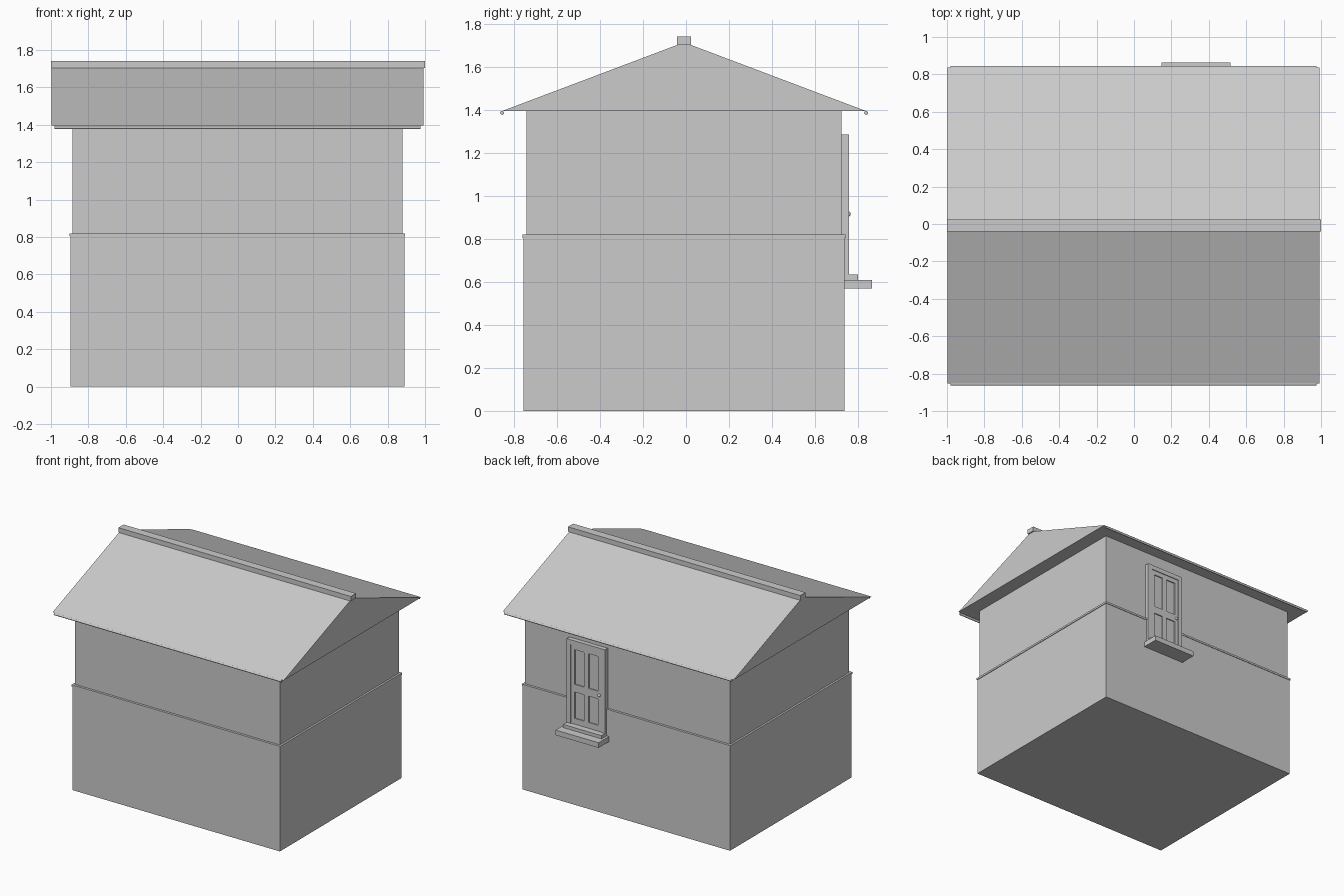
import bpy, bmesh, math
from mathutils import Matrix, Vector

cube = bpy.data.objects.get("Cube")
if cube:
    bpy.data.objects.remove(cube, do_unlink=True)

# Single plain colour
GREY = (0.6, 0.6, 0.6, 1)
grey = bpy.data.materials.new("plain grey")
grey.use_nodes = True
grey.diffuse_color = GREY
grey.node_tree.nodes["Principled BSDF"].inputs["Base Color"].default_value = GREY

CX, CY = -0.003, -0.009   # centre of the house body


def finish(name, bm, smooth=False):
    bmesh.ops.recalc_face_normals(bm, faces=bm.faces)
    mesh = bpy.data.meshes.new(name)
    bm.to_mesh(mesh)
    bm.free()
    mesh.materials.append(grey)
    ob = bpy.data.objects.new(name, mesh)
    bpy.context.collection.objects.link(ob)
    if smooth:
        bpy.ops.object.select_all(action="DESELECT")
        ob.select_set(True)
        bpy.context.view_layer.objects.active = ob
        bpy.ops.object.shade_smooth_by_angle(angle=math.radians(40))
    return ob


def box(name, x, y, z):
    """Box from (low, high) ranges along each axis."""
    lo, hi = Vector((x[0], y[0], z[0])), Vector((x[1], y[1], z[1]))
    bm = bmesh.new()
    bmesh.ops.create_cube(bm, size=1, matrix=Matrix.Translation((lo + hi) / 2)
                          @ Matrix.Diagonal((*(hi - lo), 1)))
    return finish(name, bm)


def around(c, half):
    return (c - half, c + half)


def prism(name, profile, x):
    """Extrude a (y, z) profile along x."""
    bm = bmesh.new()
    face = bm.faces.new([bm.verts.new((x[0], y, z)) for y, z in profile])
    new = bmesh.ops.extrude_face_region(bm, geom=[face])["geom"]
    bmesh.ops.translate(bm, vec=(x[1] - x[0], 0, 0),
                        verts=[v for v in new if isinstance(v, bmesh.types.BMVert)])
    return finish(name, bm)


# Walls and the band between the storeys
box("lower_wall", around(CX, 0.892), around(CY, 0.746), (0, 0.81))
box("wall_band", around(CX, 0.897), around(CY, 0.750), (0.805, 0.82))
box("upper_wall", around(CX, 0.882), around(CY, 0.732), (0.815, 1.4))

# Solid gable roof with ridge cap
prism("roof", [(CY - 0.845, 1.395), (CY + 0.845, 1.395), (CY, 1.714)], around(CX, 0.994))
box("ridge_cap", (-1, 1), around(CY, 0.032), (1.703, 1.74))

# Gutters below both eaves
for side, label in ((-1, "front"), (1, "back")):
    bm = bmesh.new()
    bmesh.ops.create_cone(bm, cap_ends=True, segments=12, radius1=0.009, radius2=0.009, depth=1.956,
                          matrix=Matrix.Translation((CX, CY + side * 0.846, 1.386))
                          @ Matrix.Rotation(math.pi / 2, 4, "Y"))
    finish(label + "_gutter", bm, smooth=True)

# Back door: frame, leaf with four sunk panels
DX = 0.332
WALL = 0.71
FRAME, STILE, PANEL = 0.757, 0.751, 0.743
for side, label in ((-1, "right"), (1, "left")):
    box(label + "_door_jamb", sorted((DX + side * 0.165, DX + side * 0.13)),
        (WALL, FRAME), (0.61, 1.286))
    box(label + "_door_stile", sorted((DX + side * 0.132, DX + side * 0.1)),
        (WALL, STILE), (0.62, 1.252))
box("door_lintel", around(DX, 0.165), (WALL, FRAME), (1.25, 1.286))
box("door_panel", around(DX, 0.132), (WALL, PANEL), (0.61, 1.252))
box("middle_door_stile", around(DX, 0.02), (WALL, STILE), (0.62, 1.252))
for label, z in (("bottom", (0.62, 0.68)), ("lock", (0.885, 0.945)), ("top", (1.215, 1.252))):
    box(label + "_door_rail", around(DX, 0.132), (WALL, STILE), z)

# Door knob
bm = bmesh.new()
bmesh.ops.create_uvsphere(bm, u_segments=16, v_segments=8, radius=0.012,
                          matrix=Matrix.Translation((DX - 0.112, 0.754, 0.916)))
finish("door_knob", bm, smooth=True)

# Sill and step under the door
box("door_sill", around(DX, 0.165), (WALL, 0.80), (0.605, 0.635))
box("door_step", around(DX, 0.185), (WALL, 0.864), (0.57, 0.61))
